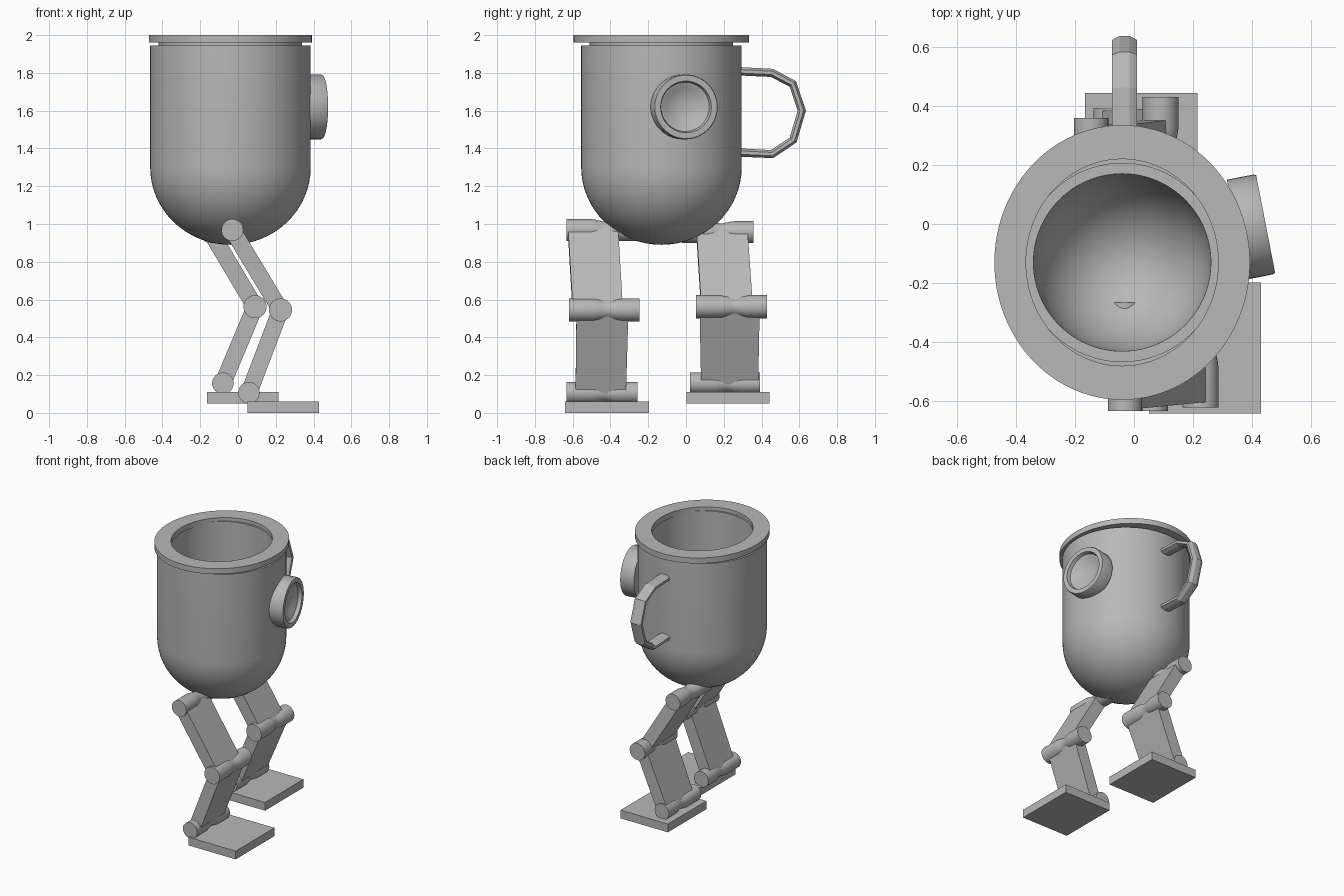
import bpy, bmesh, math
from mathutils import Matrix, Vector

if "Cube" in bpy.data.objects:
    bpy.data.objects.remove(bpy.data.objects["Cube"])

grey = bpy.data.materials.new("plain grey")
grey.diffuse_color = (0.48, 0.48, 0.48, 1)
grey.use_nodes = True
grey.node_tree.nodes["Principled BSDF"].inputs["Base Color"].default_value = grey.diffuse_color


def finish(name, bm, smooth=True):
    bmesh.ops.remove_doubles(bm, verts=bm.verts, dist=1e-5)
    bmesh.ops.recalc_face_normals(bm, faces=bm.faces)
    me = bpy.data.meshes.new(name)
    bm.to_mesh(me)
    bm.free()
    me.materials.append(grey)
    ob = bpy.data.objects.new(name, me)
    bpy.context.collection.objects.link(ob)
    if smooth:
        bpy.ops.object.select_all(action='DESELECT')
        ob.select_set(True)
        bpy.context.view_layer.objects.active = ob
        bpy.ops.object.shade_smooth_by_angle(angle=math.radians(35))
    return ob


def lathe(name, profile, matrix, steps=64, closed=False):
    """Revolve (radius, height) points round local z, then place."""
    bm = bmesh.new()
    rings = []
    for i in range(steps):
        a = 2 * math.pi * i / steps
        rings.append([bm.verts.new((r * math.cos(a), r * math.sin(a), z)) for r, z in profile])
    n = len(profile)
    for i in range(steps):
        p, q = rings[i], rings[(i + 1) % steps]
        for j in range(n if closed else n - 1):
            k = (j + 1) % n
            if profile[j][0] < 1e-6:
                bm.faces.new((p[j], q[k], p[k]))
            elif profile[k][0] < 1e-6:
                bm.faces.new((p[j], q[j], p[k]))
            else:
                bm.faces.new((p[j], q[j], q[k], p[k]))
    bm.transform(matrix)
    return finish(name, bm)


def bowl(r, depth, top, n=16):
    """Quarter ellipse from the bottom centre up to the edge."""
    pts = [(r * math.sin(t * math.pi / 2 / n), top - depth * math.cos(t * math.pi / 2 / n))
           for t in range(n + 1)]
    pts[0] = (0, top - depth)
    return pts


# Cup body with hollow inside
centre = Matrix.Translation((-0.04, -0.13, 0))
profile = bowl(0.425, 0.41, 1.30) + [(0.425, 1.945), (0.38, 1.945), (0.38, 1.975), (0.335, 1.975),
                                     (0.335, 1.35)] + bowl(0.30, 0.38, 1.35)[::-1]
lathe("cup_body", profile, centre, 96)

# Slightly oval rim
lathe("cup_rim", [(0.325, 1.96), (0.432, 1.96), (0.432, 2.0), (0.325, 2.0)],
      centre @ Matrix.Diagonal((1, 1.075, 1, 1)), 96, closed=True)

# Round porthole on the side, with a dished centre
place = (Matrix.Translation((0.445, 0.0, 1.62)) @ Matrix.Rotation(math.radians(11), 4, 'Z')
         @ Matrix.Rotation(math.pi / 2, 4, 'Y'))
dish = [(0, -0.06), (0.05, -0.056), (0.09, -0.045), (0.115, -0.03), (0.13, -0.025)]
lathe("porthole", dish + [(0.137, 0), (0.168, 0), (0.172, -0.008), (0.172, -0.10), (0, -0.10)],
      place, 40)

# Faceted handle: stretched octagon swept along an angular path
path = [Vector((y, z)) for y, z in [(0.25, 1.81), (0.455, 1.80), (0.565, 1.742), (0.613, 1.60),
                                    (0.567, 1.445), (0.455, 1.37), (0.25, 1.38)]]
bm = bmesh.new()
rings = []
for i, p in enumerate(path):
    a = (p - path[max(i - 1, 0)]).normalized()
    b = (path[min(i + 1, len(path) - 1)] - p).normalized()
    t = (a + b).normalized()
    side = Vector((-t.y, t.x))
    ring = []
    for k in range(8):
        ang = math.pi / 4 * (k + 0.5)
        s = p + side * (0.024 * math.sin(ang))
        ring.append(bm.verts.new((-0.032 + 0.046 * math.cos(ang), s.x, s.y)))
    rings.append(ring)
for p, q in zip(rings, rings[1:]):
    for k in range(8):
        bm.faces.new((p[k], p[(k + 1) % 8], q[(k + 1) % 8], q[k]))
bm.faces.new(rings[0])
bm.faces.new(rings[-1])
finish("handle", bm, smooth=False)


def joint(name, x, z, y0, y1, r):
    """Spindle pin along y with a narrow waist."""
    h = y1 - y0
    shape = [(0, 0), (r, 0), (r, 0.36 * h), (0.93 * r, 0.43 * h), (0.8 * r, 0.52 * h),
             (0.8 * r, 0.57 * h), (0.93 * r, 0.66 * h), (r, 0.73 * h), (r, h), (0, h)]
    lathe(name, shape, Matrix.Translation((x, y0, z)) @ Matrix.Rotation(-math.pi / 2, 4, 'X'), 32)


def slab(name, a, b, ya, yb, thick=0.088):
    """Flat limb between two (x, z) points, with its own y span at each end."""
    a, b = Vector(a), Vector(b)
    d = (b - a).normalized()
    n = Vector((-d.y, d.x)) * thick / 2
    bm = bmesh.new()
    ends = []
    for p, (y0, y1) in ((a, ya), (b, yb)):
        ends.append([bm.verts.new((p.x + s * n.x, y, p.y + s * n.y))
                     for s, y in ((-1, y0), (1, y0), (1, y1), (-1, y1))])
    for k in range(4):
        m = (k + 1) % 4
        bm.faces.new((ends[0][k], ends[0][m], ends[1][m], ends[1][k]))
    bm.faces.new(ends[0])
    bm.faces.new(ends[1])
    finish(name, bm, smooth=False)


# Two legs: joints, thigh, shin and foot
legs = {
    "front": dict(hip=(-0.03, 0.968), knee=(0.225, 0.545), ankle=(0.058, 0.107),
                  hip_y=(-0.632, -0.265), knee_y=(-0.62, -0.245), ankle_y=(-0.632, -0.257),
                  thigh=((-0.625, -0.36), (-0.60, -0.335)), shin=((-0.58, -0.305), (-0.585, -0.318)),
                  foot=((0.05, 0.43), (-0.64, -0.197), 0.0)),
    "back": dict(hip=(-0.145, 0.957), knee=(0.09, 0.562), ankle=(-0.08, 0.157),
                 hip_y=(-0.02, 0.358), knee_y=(0.053, 0.43), ankle_y=(0.02, 0.392),
                 thigh=((0.055, 0.325), (0.08, 0.353)), shin=((0.072, 0.39), (0.08, 0.382)),
                 foot=((-0.165, 0.215), (0.003, 0.443), 0.05)),
}
for side, g in legs.items():
    for part, r in (("hip", 0.058), ("knee", 0.061), ("ankle", 0.057)):
        joint(f"{side}_{part}", *g[part], *g[part + "_y"], r)
    slab(f"{side}_thigh", g["hip"], g["knee"], *g["thigh"])
    slab(f"{side}_shin", g["knee"], g["ankle"], *g["shin"])
    (x0, x1), ys, z = g["foot"]
    slab(f"{side}_foot", (x0, z + 0.03), (x1, z + 0.03), ys, ys, 0.06)
